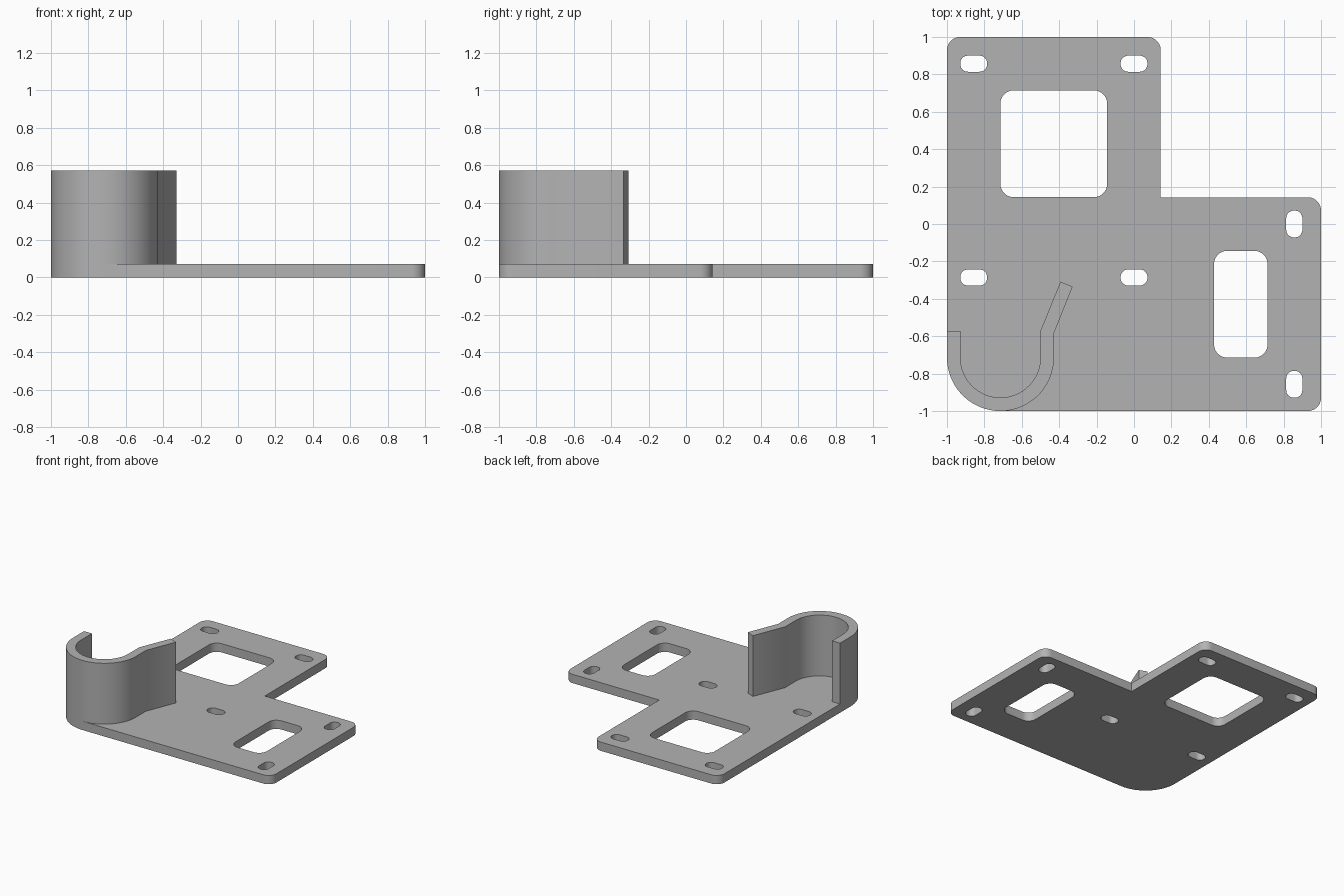
import bpy
import bmesh
from math import sin, cos, pi, atan2, ceil
from mathutils import Vector

if "Cube" in bpy.data.objects:
    bpy.data.objects.remove(bpy.data.objects["Cube"])

GREY = (0.45, 0.45, 0.45, 1)
grey = bpy.data.materials.new("grey plastic")
grey.use_nodes = True
grey.diffuse_color = GREY
grey.node_tree.nodes["Principled BSDF"].inputs["Base Color"].default_value = GREY

THICK, TOP = 0.072, 0.572
R_BIG, R_SMALL = 0.286, 0.071


def arc(cx, cy, r, start, end):
    """Points along a circular arc."""
    n = max(6, ceil(abs(end - start) / (pi / 2) * (8 + 30 * r)))
    return [(cx + r * cos(start + (end - start) * i / n),
             cy + r * sin(start + (end - start) * i / n)) for i in range(n + 1)]


def rounded(corners):
    """Outline from (x, y, radius) corners of an axis-aligned polygon."""
    pts = []
    for i, (x, y, r) in enumerate(corners):
        p = Vector((x, y))
        if not r:
            pts.append((x, y))
            continue
        a = (Vector(corners[i - 1][:2]) - p).normalized()
        b = (Vector(corners[(i + 1) % len(corners)][:2]) - p).normalized()
        c = p + (a + b) * r
        start = atan2(-b.y, -b.x)
        pts += arc(c.x, c.y, r, start, start + pi / 2)
    return pts


def box(cx, cy, w, h, r):
    """Rounded rectangle outline, counter-clockwise."""
    return rounded([(cx + sx * w / 2, cy + sy * h / 2, r)
                    for sx, sy in ((-1, -1), (1, -1), (1, 1), (-1, 1))])


def extrude(name, outlines, z0, z1):
    """Fill the first outline, leave the others as holes, and give it height."""
    curve = bpy.data.curves.new(name, "CURVE")
    curve.dimensions = "2D"
    curve.fill_mode = "BOTH"
    curve.extrude = (z1 - z0) / 2
    for pts in outlines:
        spline = curve.splines.new("POLY")
        spline.points.add(len(pts) - 1)
        for point, (x, y) in zip(spline.points, pts):
            point.co = (x, y, 0, 1)
        spline.use_cyclic_u = True
    temp = bpy.data.objects.new(name + " outline", curve)
    bpy.context.collection.objects.link(temp)
    mesh = bpy.data.meshes.new_from_object(
        temp.evaluated_get(bpy.context.evaluated_depsgraph_get()))
    bpy.data.objects.remove(temp)
    bm = bmesh.new()
    bm.from_mesh(mesh)
    bmesh.ops.remove_doubles(bm, verts=bm.verts, dist=0.0005)
    bmesh.ops.translate(bm, verts=bm.verts, vec=(0, 0, (z0 + z1) / 2))
    bmesh.ops.recalc_face_normals(bm, faces=bm.faces)
    bm.to_mesh(mesh)
    bm.free()
    mesh.materials.clear()
    mesh.materials.append(grey)
    obj = bpy.data.objects.new(name, mesh)
    bpy.context.collection.objects.link(obj)
    bpy.ops.object.select_all(action="DESELECT")
    obj.select_set(True)
    bpy.context.view_layer.objects.active = obj
    bpy.ops.object.shade_smooth_by_angle(angle=0.4)
    return obj


# L-shaped base plate with two windows and six mounting slots
plate = rounded([(-1, -1, R_BIG), (1, -1, R_SMALL), (1, 0.143, R_SMALL),
                 (0.143, 0.143, 0), (0.143, 1, R_SMALL), (-1, 1, R_SMALL)])
holes = [box(-0.429, 0.429, 0.571, 0.571, R_SMALL),
         box(0.571, -0.429, 0.286, 0.571, R_SMALL)]
for x in (-0.857, 0):
    for y in (0.857, -0.286):
        holes.append(box(x, y, 0.143, 0.086, 0.04))
for y in (0, -0.857):
    holes.append(box(0.857, y, 0.086, 0.143, 0.04))
extrude("base_plate", [plate] + holes, 0, THICK)

# Upright hook: short left leg, half-round bend, flared right leg
C = R_BIG - 1
R_IN = R_BIG - THICK
hook = [(-1, 2 * C + 0.857)] + arc(C, C, R_BIG, pi, 2 * pi)
hook += [(C + R_BIG, -0.585), (-0.328, -0.335), (-0.393, -0.308), (C + R_IN, -0.571)]
hook += arc(C, C, R_IN, 2 * pi, pi) + [(C - R_IN, 2 * C + 0.857)]
extrude("hook_wall", [hook], THICK, TOP)
